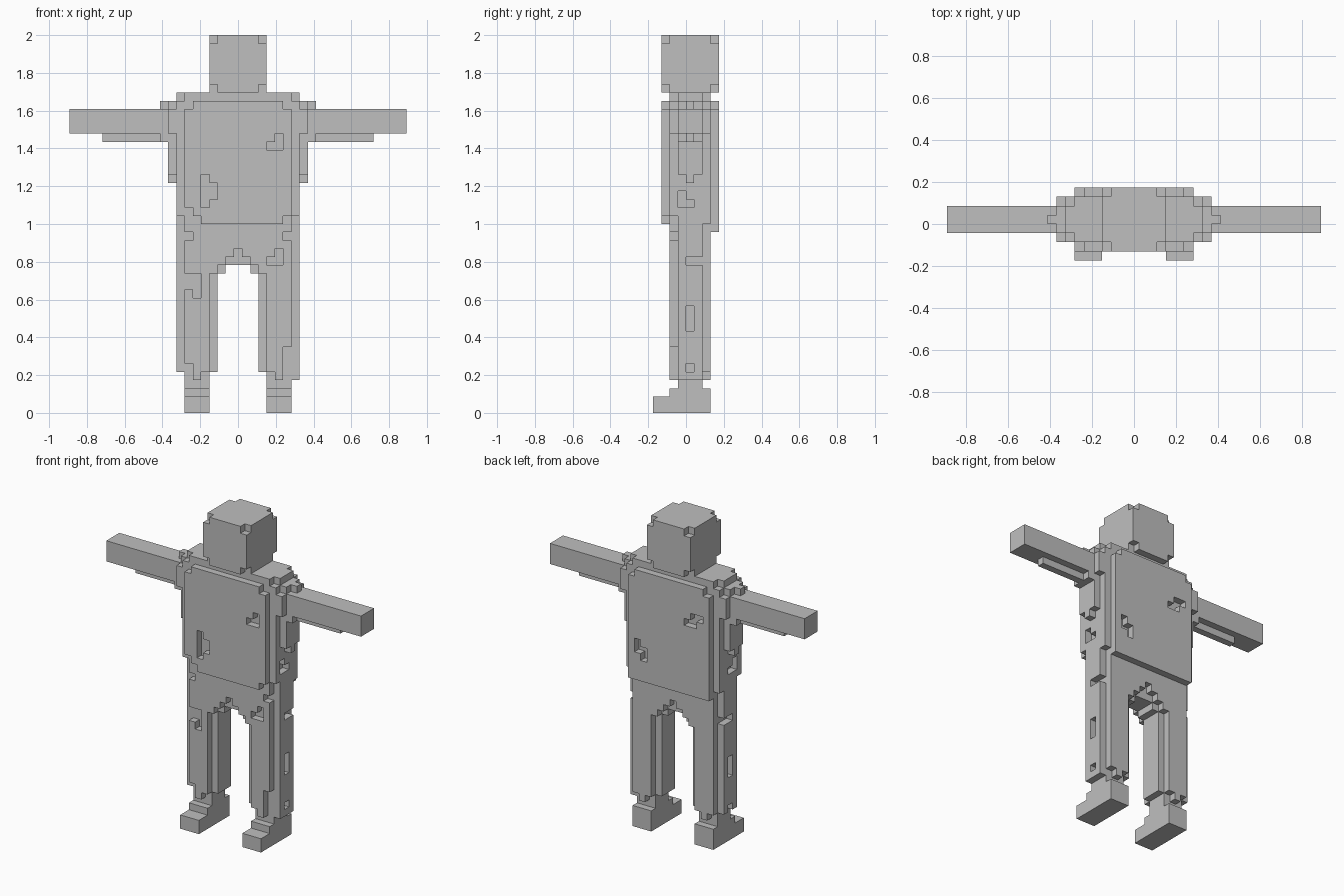
import bpy
import bmesh
from itertools import product
from mathutils import Vector

default_cube = bpy.data.objects.get("Cube")
if default_cube:
    bpy.data.objects.remove(default_cube, do_unlink=True)

VOXEL = 2 / 46
SIDES = (-1, 1)

material = bpy.data.materials.new("plain_grey")
material.use_nodes = True
grey = (0.52, 0.52, 0.52, 1)
material.diffuse_color = grey
material.node_tree.nodes["Principled BSDF"].inputs["Base Color"].default_value = grey


def box(x, y, z):
    """Set of cells; each argument is an inclusive (low, high) pair or one value."""
    spans = [(s, s) if isinstance(s, int) else s for s in (x, y, z)]
    return set(product(*(range(low, high + 1) for low, high in spans)))


def flip(cells):
    return {(-x, y, z) for x, y, z in cells}


def both(cells):
    return cells | flip(cells)


parts = {}

# Head: a cube with its eight corners nicked
parts["head"] = box((-3, 3), (-3, 3), (39, 45)) - set(product((-3, 3), (-3, 3), (39, 45)))

# Torso core, with a narrower shoulder layer and nicked waist
torso = box((-7, 7), (-2, 2), (22, 37)) | box((-6, 6), (-2, 2), 38)
torso |= both(box(7, (-1, 1), 38))
torso -= both(box(7, -2, (22, 23)) | box(7, 2, 22))
torso -= both(box(7, -1, (25, 26)) | box(7, 0, 25))
parts["torso"] = torso

# Chest plate with worn corners and two holes
chest = box((-6, 6), -3, (23, 37))
chest -= both(box(6, -3, 37) | box(6, -3, 23))
chest -= box(-6, -3, 24) | box(-5, -3, 23)
chest -= box((4, 5), -3, 32) | box(5, -3, 33)
chest -= box(-4, -3, (25, 28)) | box(-3, -3, (26, 27))
parts["chest_plate"] = chest

# Back plate with stepped holes
back = box((-6, 6), 3, (22, 37))
back -= both(box(6, 3, 37))
back -= box(-3, 3, 32) | box(-4, 3, (32, 33)) | box(-5, 3, 33)
back -= box(5, 3, (26, 27)) | box(4, 3, (25, 26))
parts["back_plate"] = back

# Arms, with shoulder ridge and underside rail
arm = box((8, 20), (-1, 1), (34, 36)) | box((8, 16), 0, 33)
arm |= box(8, (-2, 2), (34, 36)) | box(8, (-1, 1), (29, 37)) | box(8, 0, 28)
arm |= box(9, 0, 37) | box(9, (-1, 1), 33)
parts["left_arm"] = arm
parts["right_arm"] = flip(arm)

# Hips, arched between the legs
hips = box((-6, 6), (-2, 2), (17, 21)) | both(box(7, (-1, 1), (17, 21)))
hips -= box((-1, 1), (-2, 2), 17) | box((-2, 2), (-2, 2), 16)
for y in (-2, 2):
    hips -= box((-2, 2), y, 17) | box((-1, 1), y, 18) | box(0, y, 19)
hips -= both(box(6, -2, 21)) | box(4, -2, 18) | box(5, -2, (18, 19))
hips -= both(box(7, (0, 1), 18))
parts["hips"] = hips

# Legs: plus-shaped section, with a side slot and worn cuffs
leg = box((4, 6), (-2, 2), (5, 17)) | box((3, 7), (-1, 1), (5, 17)) | box((4, 6), (-1, 1), 3)
leg |= box((4, 6), (-1, 1), 4) | box(5, (-2, 2), 4) | box(7, (-1, 1), 4)
leg -= box(7, 0, (10, 12)) | box(7, 0, 5)
parts["left_leg"] = leg - box(6, -2, (4, 7))
parts["right_leg"] = flip(leg - box(7, (-1, 1), 4)) - (box(-6, -2, (15, 16)) | box(-5, -2, (14, 16)) | box(-6, -2, 5))

# Stepped feet
foot = box((4, 6), (-4, 2), (0, 1)) | box((4, 6), (-2, 2), 2)
parts["left_foot"] = foot
parts["right_foot"] = flip(foot)

solid = set().union(*parts.values())


def build(name, cells):
    """Make a mesh of the cell faces that touch open space."""
    bm = bmesh.new()
    corners = {}

    def corner(point):
        key = tuple(round(c * 2) for c in point)
        if key not in corners:
            corners[key] = bm.verts.new(point * VOXEL)
        return corners[key]

    for cell in sorted(cells):
        centre = Vector(cell) + Vector((0, 0.5, 0.5))
        for axis, side in product(range(3), SIDES):
            normal, u, v = Vector(), Vector(), Vector()
            normal[axis] = side
            u[(axis + 1) % 3] = side
            v[(axis + 2) % 3] = 1
            if tuple(int(c + n) for c, n in zip(cell, normal)) in solid:
                continue
            middle = centre + normal / 2
            bm.faces.new([corner(middle + (u * a + v * b) / 2)
                          for a, b in ((-1, -1), (1, -1), (1, 1), (-1, 1))])
    mesh = bpy.data.meshes.new(name)
    bm.to_mesh(mesh)
    bm.free()
    mesh.materials.append(material)
    bpy.context.collection.objects.link(bpy.data.objects.new(name, mesh))


for part_name, part_cells in parts.items():
    build(part_name, part_cells)
